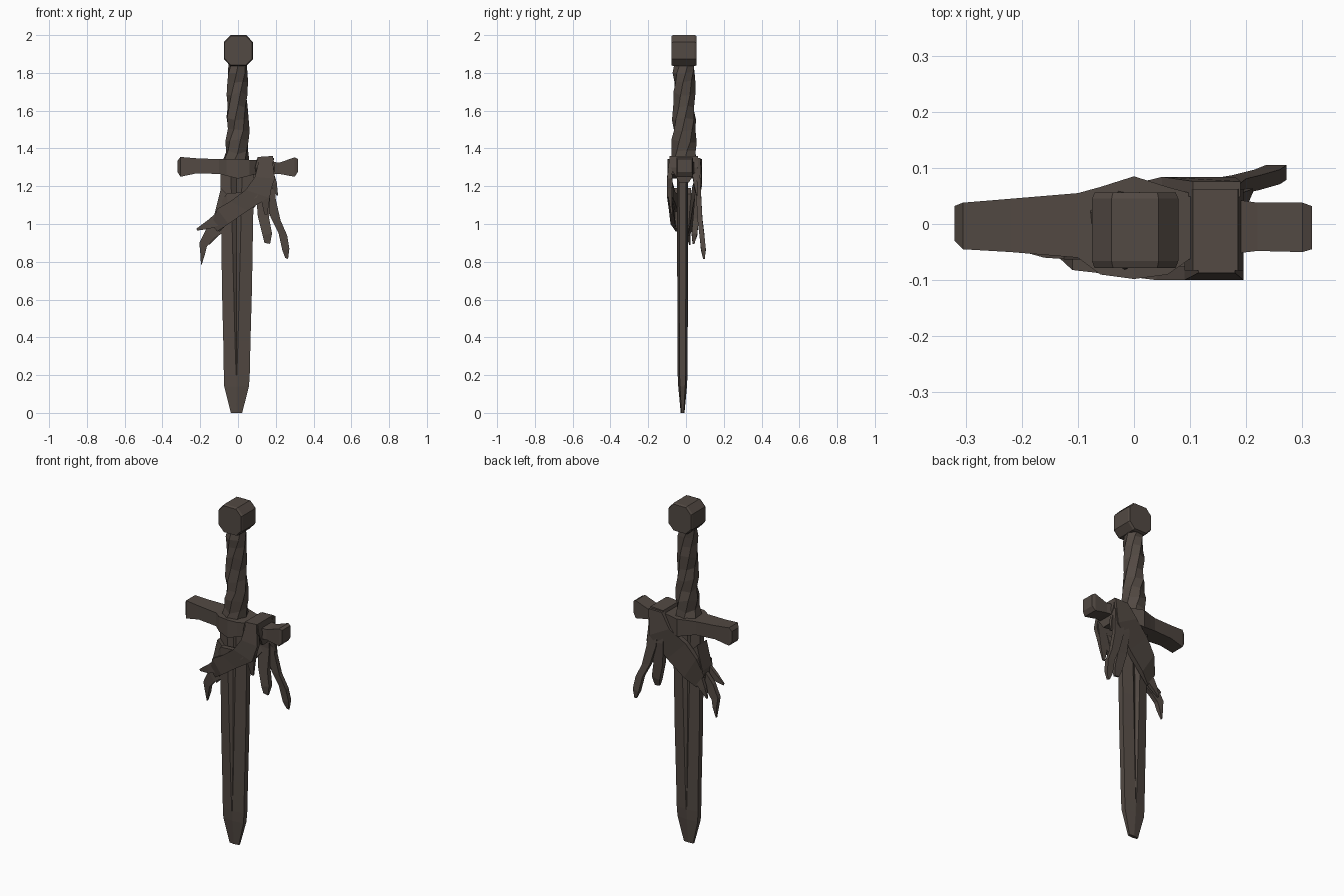
import bpy, bmesh, math, random

random.seed(4)
mat = bpy.data.materials.new("dark weathered brown")
mat.diffuse_color = (0.085, 0.067, 0.056, 1)


def loft(name, rings):
    """Skin a list of equal-length point rings and cap both ends."""
    bm = bmesh.new()
    rows = [[bm.verts.new(p) for p in r] for r in rings]
    n = len(rows[0])
    for a, b in zip(rows, rows[1:]):
        for i in range(n):
            j = (i + 1) % n
            bm.faces.new((a[i], a[j], b[j], b[i]))
    bm.faces.new(rows[0][::-1])
    bm.faces.new(rows[-1])
    bmesh.ops.remove_doubles(bm, verts=bm.verts, dist=0.0005)
    bmesh.ops.recalc_face_normals(bm, faces=bm.faces)
    me = bpy.data.meshes.new(name)
    bm.to_mesh(me)
    bm.free()
    me.materials.append(mat)
    ob = bpy.data.objects.new(name, me)
    bpy.context.collection.objects.link(ob)
    return ob


def ribbon(name, rows, t=0.02):
    """Cloth strip: each row is left x,z, right x,z and the middle depth y."""
    rings = []
    for k, (xl, zl, xr, zr, y) in enumerate(rows):
        h = t / 2 * (0.35 if k == len(rows) - 1 else 1)
        rings.append([(xl, y - h, zl), (xr, y - h, zr), (xr, y + h, zr), (xl, y + h, zl)])
    return loft(name, rings)


# Blade: flat edges, thicker middle, tapering groove on both faces
C = -0.018
blade = []
for z, xl, xr, g, depth, th in [
        (1.28, -0.093, 0.085, 0.030, 0.016, 0.030), (0.85, -0.087, 0.077, 0.020, 0.014, 0.029),
        (0.66, -0.085, 0.074, 0.015, 0.011, 0.028), (0.38, -0.078, 0.066, 0.008, 0.007, 0.027),
        (0.20, -0.075, 0.062, 0.002, 0.0, 0.026), (0.14, -0.073, 0.058, 0.002, 0.0, 0.023),
        (0.0, -0.038, 0.022, 0.001, 0.0, 0.010)]:
    m = -0.008
    e = th * 0.6
    front = [(xl, -e), (m - g, -th), (m, -th + depth), (m + g, -th), (xr, -e)]
    ring = front + [(x, -y) for x, y in reversed(front)]
    blade.append([(x, C + y, z) for x, y in ring])
loft("blade", blade)

# Cross guard: bars widening to the ends, bulging at the middle
guard = []
for x, z0, z1, y0, y1 in [
        (-0.32, 1.275, 1.335, -0.030, 0.032), (-0.305, 1.25, 1.355, -0.045, 0.038),
        (-0.22, 1.268, 1.348, -0.050, 0.045), (-0.10, 1.265, 1.343, -0.060, 0.055),
        (-0.06, 1.255, 1.343, -0.090, 0.066), (0.0, 1.24, 1.343, -0.098, 0.085),
        (0.06, 1.255, 1.340, -0.090, 0.066), (0.10, 1.265, 1.338, -0.062, 0.055),
        (0.22, 1.265, 1.325, -0.048, 0.038), (0.30, 1.25, 1.353, -0.050, 0.038),
        (0.317, 1.275, 1.345, -0.045, 0.032)]:
    guard.append([(x, y0, z0), (x, y1, z0), (x, y1, z1), (x, y0, z1)])
loft("cross_guard", guard)

# Grip: uneven wrapped handle with a slow twist of facets
grip = []
for k, (z, cx, r) in enumerate([
        (1.33, -0.010, 0.074), (1.38, -0.004, 0.061), (1.44, -0.003, 0.064), (1.50, 0.0, 0.059),
        (1.56, -0.006, 0.060), (1.62, -0.004, 0.054), (1.69, -0.004, 0.058),
        (1.76, -0.002, 0.054), (1.80, -0.002, 0.056), (1.85, -0.004, 0.050)]):
    ring = []
    for i in range(7):
        a = math.tau * i / 7 + k * 0.24
        q = r * random.uniform(0.94, 1.06)
        ring.append((cx + q * math.cos(a), -0.009 + 1.05 * q * math.sin(a),
                     z + random.uniform(-0.012, 0.012)))
    grip.append(ring)
loft("grip", grip)

# Pommel: octagonal prism, slightly chamfered front and back
pommel = []
for y, s in [(-0.078, 0.94), (-0.066, 1.0), (0.045, 1.0), (0.056, 0.94)]:
    shape = [(-.042, -.082), (.042, -.082), (.077, -.045), (.077, .045),
             (.042, .082), (-.042, .082), (-.077, .045), (-.077, -.045)]
    pommel.append([(0.002 + x * s, y, 1.918 + z * s) for x, z in shape])
loft("pommel", pommel)

# Cloth knot over the guard and fold around the left blade edge
ribbon("cloth_over_guard", [(.105, 1.355, .185, 1.36, -.01), (.09, 1.30, .195, 1.30, -.01),
                            (.10, 1.23, .185, 1.22, -.01)], 0.145)
ribbon("cloth_edge_fold", [(-.09, 1.19, -.06, 1.16, -.018), (-.105, 1.13, -.07, 1.06, -.018),
                           (-.125, 1.05, -.075, .98, -.018), (-.12, .99, -.10, .96, -.018)], 0.09)

# Diagonal sashes on front and back
ribbon("front_sash", [(.115, 1.355, .18, 1.36, -.075), (.09, 1.25, .195, 1.24, -.088),
                      (.04, 1.18, .16, 1.14, -.088), (-.04, 1.12, .05, 1.07, -.078),
                      (-.11, 1.08, -.05, 1.0, -.070), (-.14, 1.0, -.11, .96, -.05)], 0.024)
ribbon("front_upper_strand", [(.13, 1.22, .10, 1.14, -.085), (.03, 1.17, .02, 1.11, -.072),
                              (-.06, 1.16, -.05, 1.08, -.062), (-.10, 1.10, -.09, 1.05, -.05)], 0.03)
ribbon("back_sash", [(.105, 1.35, .19, 1.35, .062), (.05, 1.27, .18, 1.20, .070),
                     (-.04, 1.20, .08, 1.08, .048), (-.10, 1.12, -.02, .99, .034),
                     (-.13, 1.02, -.08, .94, .015)], 0.028)

# Torn tails on the left
ribbon("left_tail_upper", [(-.09, 1.08, -.08, 1.0, -.055), (-.16, 1.02, -.15, .975, -.05),
                           (-.22, .975, -.215, .965, -.04)])
ribbon("left_tail_long", [(-.11, 1.04, -.07, .96, -.02), (-.17, .97, -.13, .92, -.02),
                          (-.205, .90, -.165, .88, -.015), (-.20, .85, -.175, .84, -.01),
                          (-.196, .785, -.192, .785, -.005)], 0.026)
ribbon("left_tail_short", [(-.11, 1.02, -.06, .98, .01), (-.14, .95, -.11, .93, .015),
                           (-.155, .895, -.15, .89, .02)])

# Hanging strips on the right
ribbon("right_strip_inner", [(.105, 1.31, .17, 1.31, .055), (.095, 1.17, .17, 1.16, .062),
                             (.105, 1.04, .165, 1.03, .052), (.13, .94, .18, .95, .045),
                             (.14, .90, .17, .895, .04)], 0.03)
ribbon("right_strip_outer", [(.12, 1.31, .19, 1.29, .06), (.14, 1.14, .20, 1.13, .068),
                             (.175, 1.03, .225, 1.02, .074), (.215, .95, .26, .94, .084),
                             (.235, .86, .272, .87, .092), (.25, .82, .265, .815, .095)], 0.026)
ribbon("right_strip_short", [(.15, 1.28, .19, 1.27, .045), (.175, 1.20, .205, 1.22, .05),
                             (.205, 1.15, .212, 1.15, .06)])
ribbon("right_front_strip", [(.11, 1.26, .19, 1.26, -.08), (.12, 1.14, .17, 1.15, -.085),
                             (.14, 1.05, .155, 1.05, -.075)])
